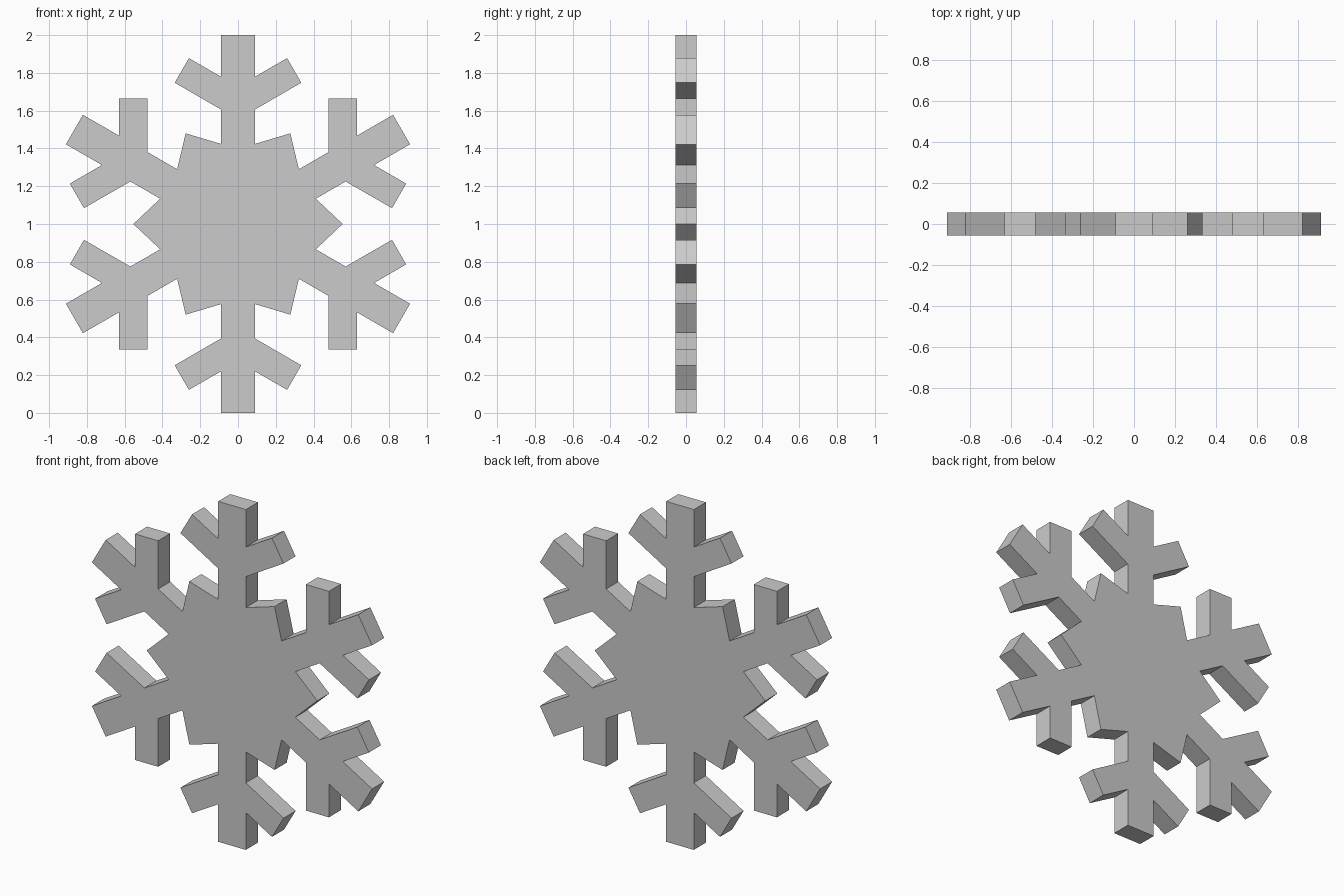
import bpy, bmesh
from math import sin, cos, radians

if "Cube" in bpy.data.objects:
    bpy.data.objects.remove(bpy.data.objects["Cube"])

HALF_DEPTH = 0.056
CENTRE_Z = 1.0

# Right half of the upright arm, from the arm end down to the body notch
half_arm = [(0.09, 1.0), (0.09, 0.78), (0.26, 0.878), (0.335, 0.748),
            (0.09, 0.606), (0.09, 0.424)]
star_tip = (0.277, 0.48)   # point of the central star between two arms
left_half = [(-x, z) for x, z in reversed(half_arm)]
sector = left_half + half_arm + [star_tip]


def turn(point, degrees):
    x, z = point
    a = radians(degrees)
    return x * cos(a) + z * sin(a), z * cos(a) - x * sin(a)


# Six turned sectors form the outline, which is extruded front to back
bm = bmesh.new()
verts = []
for i in range(6):
    for p in sector:
        x, z = turn(p, 60 * i)
        verts.append(bm.verts.new((x, -HALF_DEPTH, z + CENTRE_Z)))
front = bm.faces.new(verts)
result = bmesh.ops.extrude_face_region(bm, geom=[front], use_keep_orig=True)
back = [g for g in result["geom"] if isinstance(g, bmesh.types.BMVert)]
bmesh.ops.translate(bm, verts=back, vec=(0, 2 * HALF_DEPTH, 0))
bmesh.ops.recalc_face_normals(bm, faces=bm.faces)

mesh = bpy.data.meshes.new("snowflake")
bm.to_mesh(mesh)
bm.free()
snowflake = bpy.data.objects.new("snowflake", mesh)
bpy.context.collection.objects.link(snowflake)
